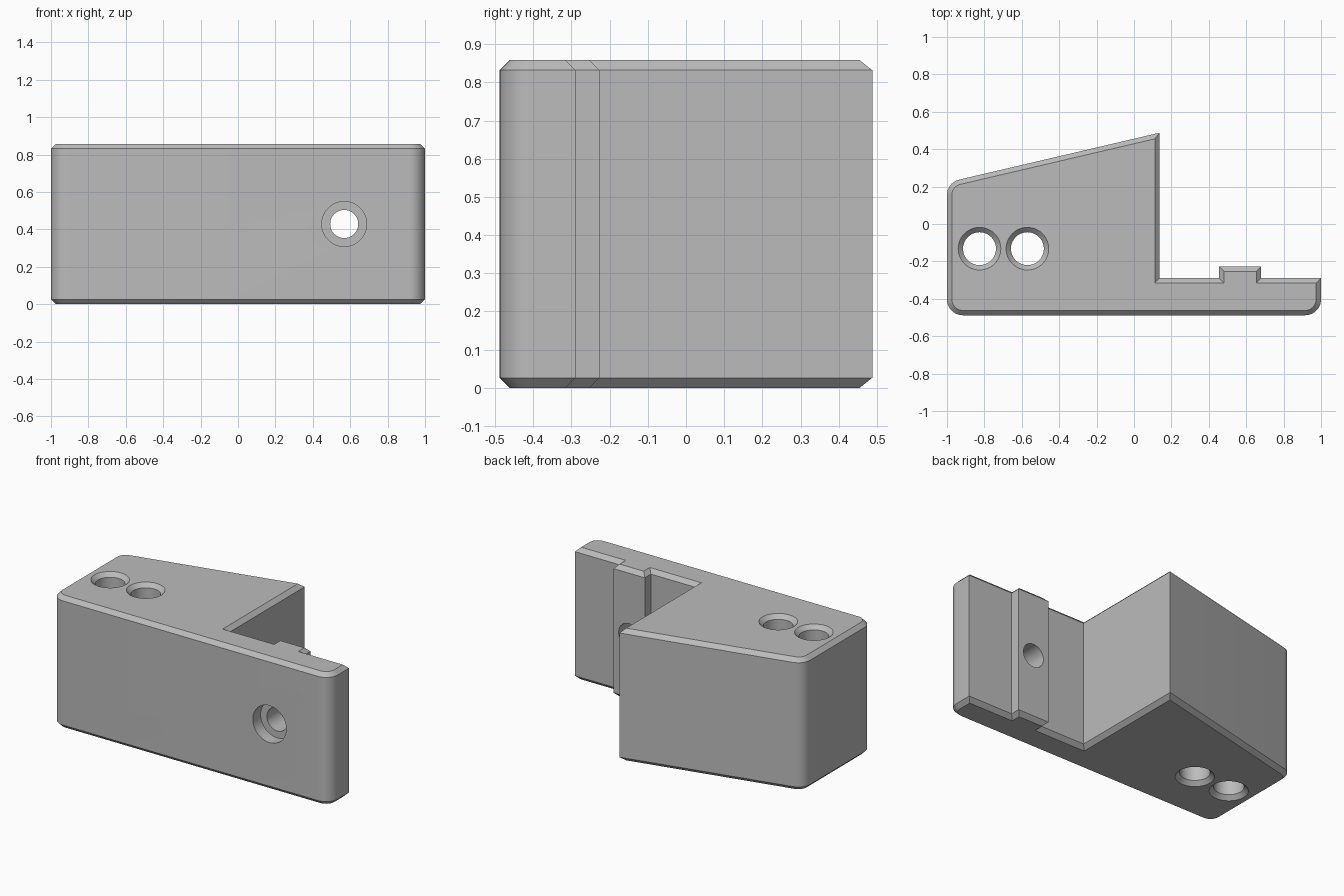
import bpy, bmesh, math
from mathutils import Vector, Matrix

cube = bpy.data.objects.get("Cube")
if cube:
    bpy.data.objects.remove(cube)

HEIGHT, CHAMFER = 0.858, 0.026

grey = bpy.data.materials.new("light grey")
grey.use_nodes = True
grey.diffuse_color = (0.5, 0.5, 0.5, 1)
grey.node_tree.nodes["Principled BSDF"].inputs["Base Color"].default_value = (0.5, 0.5, 0.5, 1)


def make_object(name, bm):
    bmesh.ops.recalc_face_normals(bm, faces=bm.faces)
    mesh = bpy.data.meshes.new(name)
    bm.to_mesh(mesh)
    bm.free()
    mesh.materials.append(grey)
    obj = bpy.data.objects.new(name, mesh)
    bpy.context.collection.objects.link(obj)
    return obj


def loft(bm, loops):
    """Skin a stack of equal closed loops and cap both ends."""
    rings = [[bm.verts.new(p) for p in loop] for loop in loops]
    n = len(rings[0])
    for a, b in zip(rings, rings[1:]):
        for i in range(n):
            j = (i + 1) % n
            bm.faces.new((a[i], a[j], b[j], b[i]))
    bm.faces.new(rings[0][::-1])
    bm.faces.new(rings[-1])


def rounded(corners, steps=10):
    """Counter-clockwise outline; corners are (x, y, fillet radius)."""
    out = []
    for i, (x, y, r) in enumerate(corners):
        p = Vector((x, y))
        if not r:
            out.append(p)
            continue
        a = (Vector(corners[i - 1][:2]) - p).normalized()
        b = (Vector(corners[(i + 1) % len(corners)][:2]) - p).normalized()
        half = a.angle(b) / 2
        centre = p + (a + b).normalized() * (r / math.sin(half))
        start = p + a * (r / math.tan(half)) - centre
        sweep = math.pi - 2 * half
        for k in range(steps + 1):
            out.append(centre + Matrix.Rotation(sweep * k / steps, 2) @ start)
    return out


def inset(points, d):
    """Mitred inward offset of a counter-clockwise outline."""
    out = []
    for i, p in enumerate(points):
        u = (p - points[i - 1]).normalized()
        v = (points[(i + 1) % len(points)] - p).normalized()
        nu, nv = Vector((-u.y, u.x)), Vector((-v.y, v.x))
        out.append(p + (nu + nv) * (d / (1 + nu.dot(nv))))
    return out


def drill(body, name, profile, matrix):
    """Cut a turned hole; profile is (radius, depth) along local z."""
    bm = bmesh.new()
    ring = [2 * math.pi * k / 48 for k in range(48)]
    loft(bm, [[matrix @ Vector((r * math.cos(t), r * math.sin(t), z)) for t in ring]
              for r, z in profile])
    cutter = make_object(name, bm)
    cutter.hide_render = True
    mod = body.modifiers.new(name, 'BOOLEAN')
    mod.operation, mod.solver, mod.object = 'DIFFERENCE', 'EXACT', cutter
    bpy.context.view_layer.objects.active = body
    bpy.ops.object.modifier_apply(modifier=name)
    bpy.data.objects.remove(cutter)


# Wedge block with thin side flange and locating rib, chamfered top and bottom
outline = rounded([
    (-1, -0.488, 0.085), (1, -0.488, 0.085), (1, -0.29, 0),
    (0.68, -0.29, 0), (0.68, -0.227, 0), (0.455, -0.227, 0), (0.455, -0.29, 0),
    (0.137, -0.29, 0), (0.137, 0.488, 0), (-1, 0.222, 0.085)])
small = inset(outline, CHAMFER)
bm = bmesh.new()
loft(bm, [[(p.x, p.y, z) for p in pts] for pts, z in (
    (small, 0), (outline, CHAMFER), (outline, HEIGHT - CHAMFER), (small, HEIGHT))])
body = make_object("bracket_body", bm)

# Pair of vertical holes, countersunk at both ends
R, E = 0.088, 0.008
for i, x in enumerate((-0.826, -0.57)):
    drill(body, f"vertical_hole_{i + 1}",
          [(R + CHAMFER + E, -E), (R, CHAMFER), (R, HEIGHT - CHAMFER),
           (R + CHAMFER + E, HEIGHT + E)],
          Matrix.Translation((x, -0.132, 0)))

# Counterbored screw hole through the flange and rib
drill(body, "screw_hole", [(0.12, -0.05), (0.12, 0.08), (0.075, 0.08), (0.075, 0.35)],
      Matrix.Translation((0.568, -0.488, HEIGHT / 2)) @ Matrix.Rotation(-math.pi / 2, 4, 'X'))

# Smooth the fillets and hole walls, keep the chamfers crisp
bpy.ops.object.select_all(action='DESELECT')
body.select_set(True)
bpy.context.view_layer.objects.active = body
bpy.ops.object.shade_smooth_by_angle(angle=math.radians(30))
